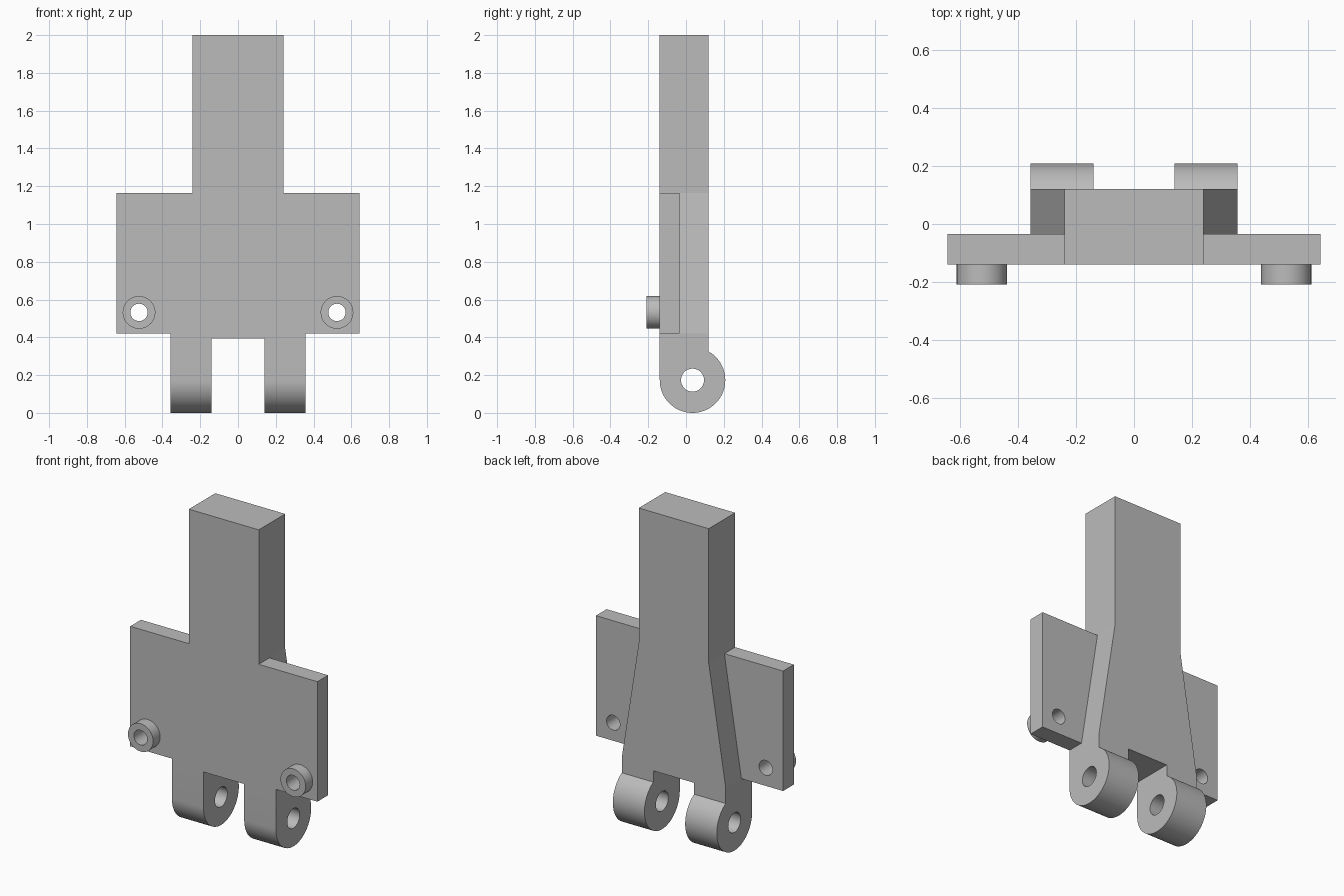
import bpy, bmesh
from math import sin, cos, acos, pi
from mathutils import Vector

default = bpy.data.objects.get("Cube")
if default:
    bpy.data.objects.remove(default, do_unlink=True)

# Shared material
grey = bpy.data.materials.new("plain grey")
grey.use_nodes = True
colour = (0.5, 0.5, 0.5, 1)
grey.diffuse_color = colour
grey.node_tree.nodes["Principled BSDF"].inputs["Base Color"].default_value = colour

# Main dimensions
FRONT, BACK = -0.139, 0.12
WING_BACK, BOSS_FRONT = -0.034, -0.208
SHOULDER, HEM, SLOT_TOP = 1.165, 0.42, 0.395
NECK, HIP, SLOT, EDGE = 0.24, 0.357, 0.14, 0.643
LUG_R = 0.1735
LUG_Y = FRONT + LUG_R
BOSS_X, BOSS_Z = 0.524, 0.532


def prism(name, outline, axis, start, end):
    """Extrude a 2D outline along x (outline is y, z) or y (outline is x, z)."""
    def place(p, d):
        return Vector((d, p[0], p[1])) if axis == "x" else Vector((p[0], d, p[1]))
    bm = bmesh.new()
    face = bm.faces.new([bm.verts.new(place(p, start)) for p in outline])
    shift = place((0, 0), end - start)
    new = bmesh.ops.extrude_face_region(bm, geom=[face], use_keep_orig=True)["geom"]
    bmesh.ops.translate(bm, vec=shift, verts=[v for v in new if isinstance(v, bmesh.types.BMVert)])
    bmesh.ops.recalc_face_normals(bm, faces=bm.faces)
    mesh = bpy.data.meshes.new(name)
    bm.to_mesh(mesh)
    bm.free()
    mesh.materials.append(grey)
    obj = bpy.data.objects.new(name, mesh)
    bpy.context.collection.objects.link(obj)
    return obj


def arc(cx, cz, r, a0=0.0, a1=2 * pi, steps=48, closed=True):
    count = steps if closed else steps + 1
    angles = [a0 + (a1 - a0) * i / steps for i in range(count)]
    return [(cx + r * cos(a), cz + r * sin(a)) for a in angles]


def activate(obj):
    bpy.ops.object.select_all(action="DESELECT")
    obj.select_set(True)
    bpy.context.view_layer.objects.active = obj


def drill(obj, outline, axis, start, end):
    cutter = prism("hole_cutter", outline, axis, start, end)
    cutter.hide_render = True
    mod = obj.modifiers.new("hole", "BOOLEAN")
    mod.operation = "DIFFERENCE"
    mod.solver = "EXACT"
    mod.object = cutter
    activate(obj)
    bpy.ops.object.modifier_apply(modifier=mod.name)
    bpy.data.objects.remove(cutter, do_unlink=True)


def smooth(obj):
    activate(obj)
    bpy.ops.object.shade_smooth_by_angle(angle=pi / 6)


# Central body: straight neck flaring out to the hips
half = [(NECK, 2), (NECK, SHOULDER), (HIP, HEM), (HIP, SLOT_TOP)]
prism("body", half + [(-x, z) for x, z in reversed(half)], "y", FRONT, BACK)

# Lug side profile: rounded foot below a straight leg
top_angle = acos((BACK - LUG_Y) / LUG_R)
lug_outline = arc(LUG_Y, LUG_R, LUG_R, -pi, top_angle, closed=False)
lug_outline += [(BACK, SLOT_TOP), (FRONT, SLOT_TOP)]

for side, s in (("left", 1), ("right", -1)):
    # Side wing, fitted against the flared body
    wing = prism(side + "_wing",
                 [(s * NECK, SHOULDER), (s * EDGE, SHOULDER), (s * EDGE, HEM), (s * HIP, HEM)],
                 "y", FRONT, WING_BACK)
    # Round boss on the wing front
    boss = prism(side + "_boss", arc(s * BOSS_X, BOSS_Z, 0.0865), "y", BOSS_FRONT, FRONT)
    for part in (wing, boss):
        drill(part, arc(s * BOSS_X, BOSS_Z, 0.046, steps=32), "y", -0.5, 0.5)
        smooth(part)
    # Hinge lug with its pin hole
    lug = prism(side + "_hinge_lug", lug_outline, "x", s * SLOT, s * HIP)
    drill(lug, arc(LUG_Y, LUG_R, 0.061, steps=32), "x", -1, 1)
    smooth(lug)
